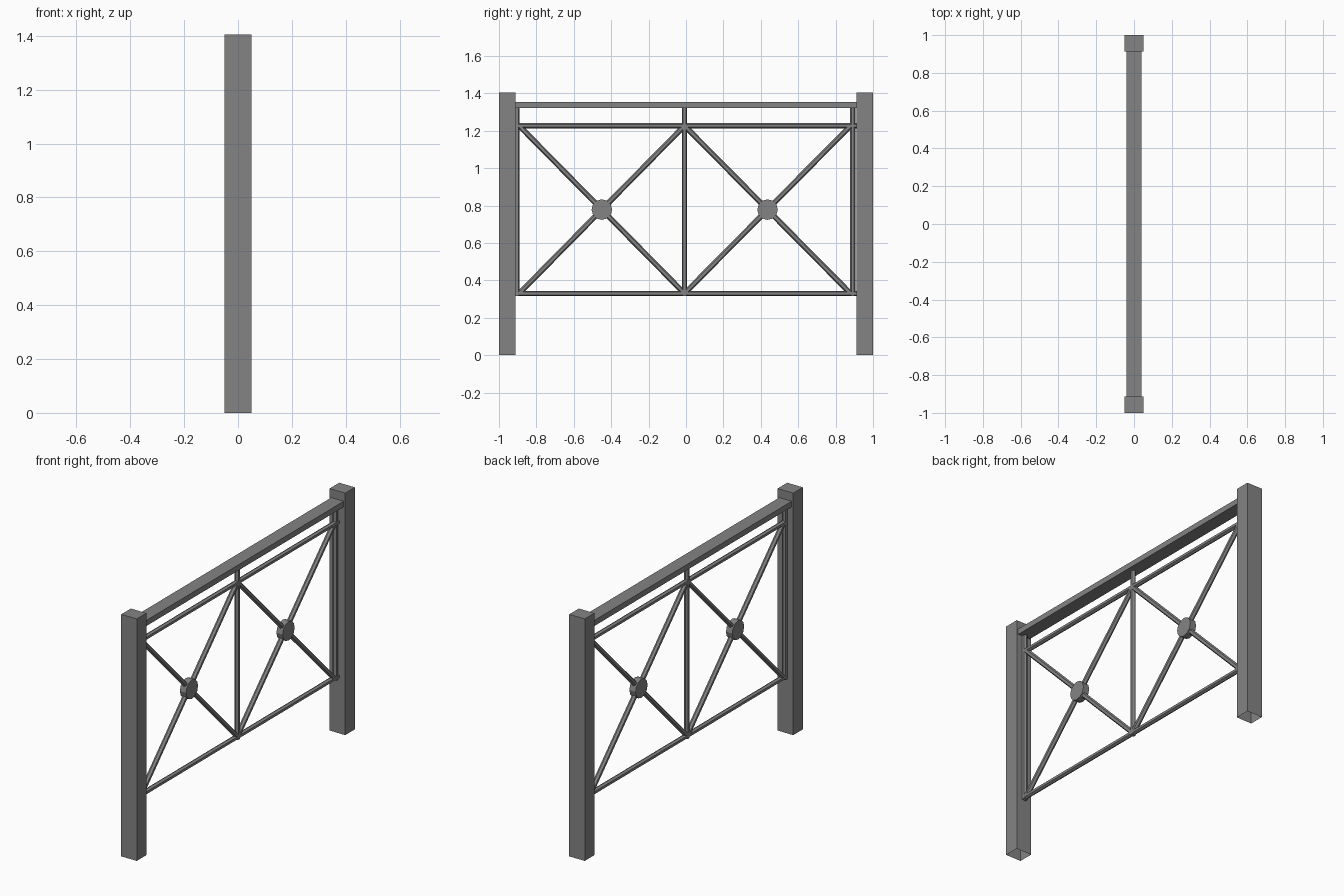
import bpy, bmesh, math
from mathutils import Vector

if "Cube" in bpy.data.objects:
    bpy.data.objects.remove(bpy.data.objects["Cube"])

steel = bpy.data.materials.new("steel_grey")
steel.diffuse_color = (0.23, 0.23, 0.23, 1)
steel.use_nodes = True
steel.node_tree.nodes["Principled BSDF"].inputs["Base Color"].default_value = steel.diffuse_color


def finish(name, bm):
    bmesh.ops.recalc_face_normals(bm, faces=bm.faces)
    me = bpy.data.meshes.new(name)
    bm.to_mesh(me)
    bm.free()
    me.materials.append(steel)
    ob = bpy.data.objects.new(name, me)
    bpy.context.collection.objects.link(ob)
    return ob


def box(name, lo, hi, open_bottom=False):
    lo, hi = Vector(lo), Vector(hi)
    bm = bmesh.new()
    bmesh.ops.create_cube(bm, size=1)
    for v in bm.verts:
        v.co = (lo + hi) / 2 + v.co * (hi - lo)
    bm.normal_update()
    if open_bottom:
        down = [f for f in bm.faces if f.normal.z < -0.9]
        bmesh.ops.delete(bm, geom=down, context='FACES_ONLY')
    return finish(name, bm)


def rod(name, a, b, radius, sides):
    a, b = Vector(a), Vector(b)
    bm = bmesh.new()
    bmesh.ops.create_cone(bm, cap_ends=True, segments=sides, radius1=radius,
                          radius2=radius, depth=(b - a).length)
    rot = (b - a).to_track_quat('Z', 'Y')
    for v in bm.verts:
        v.co = rot @ v.co + (a + b) / 2
    return finish(name, bm)


# hollow end posts, open underneath
box("post_left", (-0.05, -1, 0), (0.05, -0.912, 1.405), True)
box("post_right", (-0.05, 0.912, 0), (0.05, 1, 1.405), True)

# flat hand rail
box("hand_rail", (-0.04, -0.912, 1.322), (0.04, 0.912, 1.355))

# thin horizontal and vertical bars
R, S = 0.0145, 6
Y0, YM, Y1 = -0.904, -0.008, 0.892
ZB, ZT = 0.33, 1.227
for name, z in (("lower_bar", ZB), ("upper_bar", ZT)):
    rod(name, (0, -0.912, z), (0, 0.912, z), R, S)
for i, y in enumerate((Y0, YM, Y1)):
    rod(f"upright_{i}", (0, y, 0.316), (0, y, 1.325), R, S)

# crossed braces with a round boss in each panel
for i, (ya, yb) in enumerate(((Y0 + 0.012, YM), (YM, Y1 - 0.012))):
    rod(f"brace_rising_{i}", (0, ya, ZB), (0, yb, ZT), R, S)
    rod(f"brace_falling_{i}", (0, ya, ZT), (0, yb, ZB), R, S)
    yc, zc = (ya + yb) / 2, (ZB + ZT) / 2
    rod(f"boss_{i}", (-0.02, yc, zc), (0.02, yc, zc), 0.055, 12)
